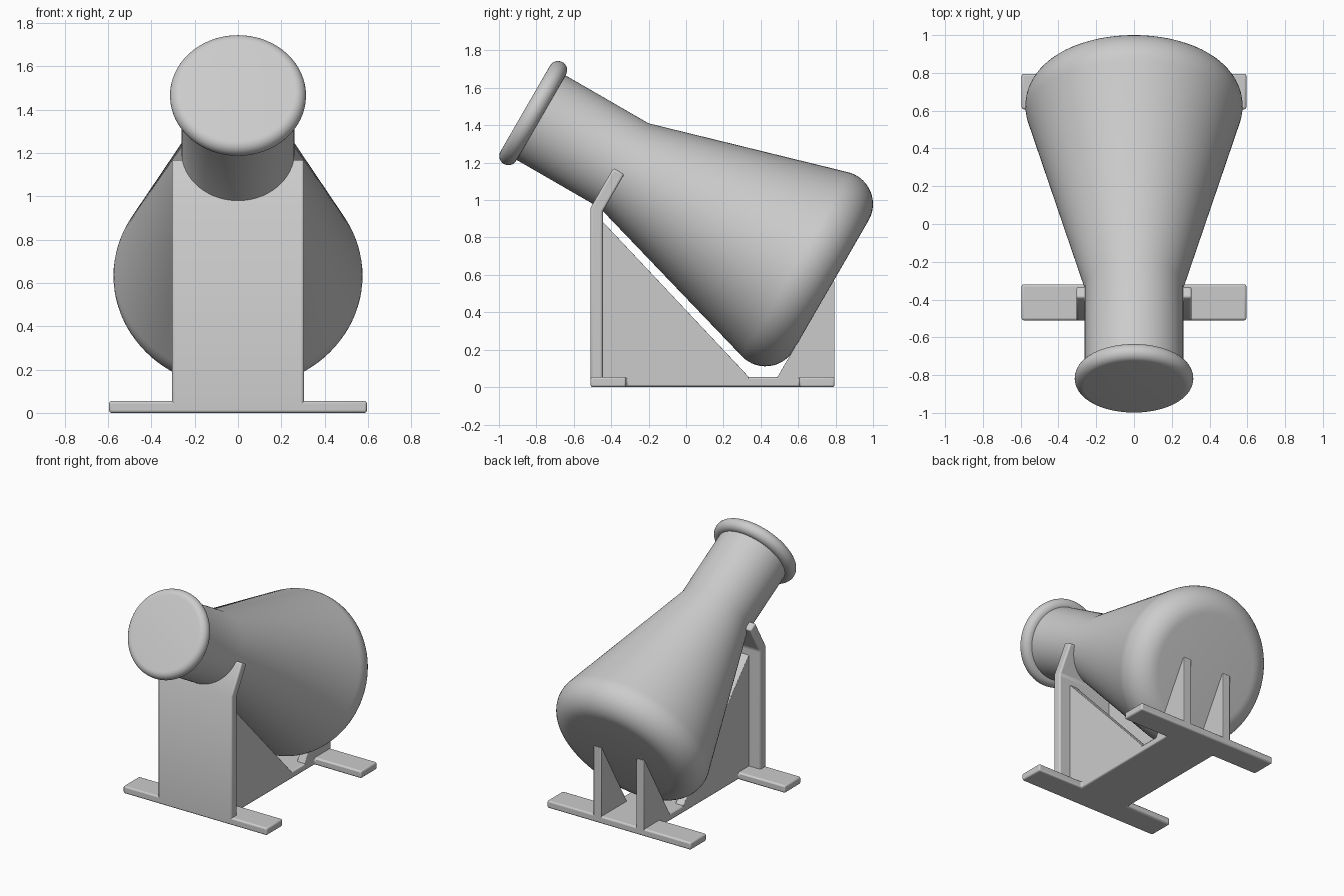
import bpy, bmesh, math
from mathutils import Matrix, Vector

cube = bpy.data.objects.get("Cube")
if cube:
    bpy.data.objects.remove(cube, do_unlink=True)

grey = bpy.data.materials.new("plain grey")
grey.use_nodes = True
grey.diffuse_color = (0.6, 0.6, 0.6, 1)
grey.node_tree.nodes["Principled BSDF"].inputs["Base Color"].default_value = (0.6, 0.6, 0.6, 1)


def finish(name, bm, angle=30, bevel=0):
    """Turn a bmesh into a shaded object, with optional rounded edges."""
    bmesh.ops.recalc_face_normals(bm, faces=bm.faces)
    mesh = bpy.data.meshes.new(name)
    bm.to_mesh(mesh)
    bm.free()
    mesh.materials.append(grey)
    obj = bpy.data.objects.new(name, mesh)
    bpy.context.collection.objects.link(obj)
    if bevel:
        mod = obj.modifiers.new("rounded edges", 'BEVEL')
        mod.width, mod.segments = bevel, 3
    bpy.ops.object.select_all(action='DESELECT')
    obj.select_set(True)
    bpy.context.view_layer.objects.active = obj
    bpy.ops.object.shade_smooth_by_angle(angle=math.radians(angle))
    return obj


def extrude(name, points, depth, bevel):
    """Extrude a closed 3D outline along a depth vector."""
    bm = bmesh.new()
    face = bm.faces.new([bm.verts.new(p) for p in points])
    moved = bmesh.ops.extrude_face_region(bm, geom=[face])["geom"]
    verts = [v for v in moved if isinstance(v, bmesh.types.BMVert)]
    bmesh.ops.translate(bm, verts=verts, vec=Vector(depth))
    return finish(name, bm, bevel=bevel)


def side_panel(name, outline, x0, x1, bevel=0.012):
    """Panel drawn in the yz plane and extruded from x0 to x1."""
    return extrude(name, [(x0, y, z) for y, z in outline], (x1 - x0, 0, 0), bevel)


def arc(t, r, radius, start, end, steps):
    """Arc of (distance along axis, radius) points, angles in degrees."""
    angles = [math.radians(start + (end - start) * i / steps) for i in range(steps + 1)]
    return [(t + radius * math.cos(a), r + radius * math.sin(a)) for a in angles]


# Flask: rolled rim, straight neck, cone and rounded base, spun round a tilted axis
RIM_CENTRE = Vector((0, -0.817, 1.465))
TILT = math.radians(30)
profile = [(-0.049, 0)]
profile += arc(0, 0.265, 0.049, 180, 5, 14)
profile += [(0.049, 0.261), (0.562, 0.261)]
profile += arc(1.665, 0.40, 0.175, 106.5, 0, 14)
profile += [(1.84, 0)]

bm = bmesh.new()
verts = [bm.verts.new((0, r, -t)) for t, r in profile]
edges = [bm.edges.new(pair) for pair in zip(verts, verts[1:])]
bmesh.ops.spin(bm, geom=verts + edges, cent=(0, 0, 0), axis=(0, 0, 1),
               angle=2 * math.pi, steps=96, use_merge=True)
bmesh.ops.remove_doubles(bm, verts=bm.verts, dist=0.0001)
tilt = Matrix.Rotation(math.pi / 2 - TILT, 4, 'X')
bmesh.ops.transform(bm, matrix=Matrix.Translation(RIM_CENTRE) @ tilt, verts=bm.verts)
finish("flask", bm, angle=25)

# Base: two cross feet joined by a spine
FRONT, BACK, BASE_H = -0.51, 0.795, 0.055
FOOT, SPINE = 0.595, 0.21
half = [(FOOT, FRONT), (FOOT, -0.32), (SPINE, -0.32),
        (SPINE, 0.607), (FOOT, 0.607), (FOOT, BACK)]
outline = half + [(-x, y) for x, y in reversed(half)]
extrude("base", [(x, y, 0) for x, y in outline], (0, 0, BASE_H), 0.012)

# Front support: upright plate whose top leans along the flask's neck
side_panel("front_support", [
    (FRONT, 0), (FRONT, 0.96), (-0.388, 1.172), (-0.33, 1.138),
    (-0.445, 0.94), (-0.445, 0)], -0.305, 0.305)

# Gussets behind the support and fins behind the flask, mirrored in pairs
for side, sign in (("left", 1), ("right", -1)):
    x0, x1 = sorted((sign * 0.145, sign * SPINE))
    side_panel(side + "_gusset", [
        (-0.46, 0.02), (-0.46, 0.90), (0.335, 0.055), (0.335, 0.02)], x0, x1, 0.005)
    side_panel(side + "_rear_fin", [
        (0.48, 0.02), (0.49, 0.055), (0.785, 0.566), (BACK, 0.566),
        (BACK, 0.02)], x0, x1, 0.005)
